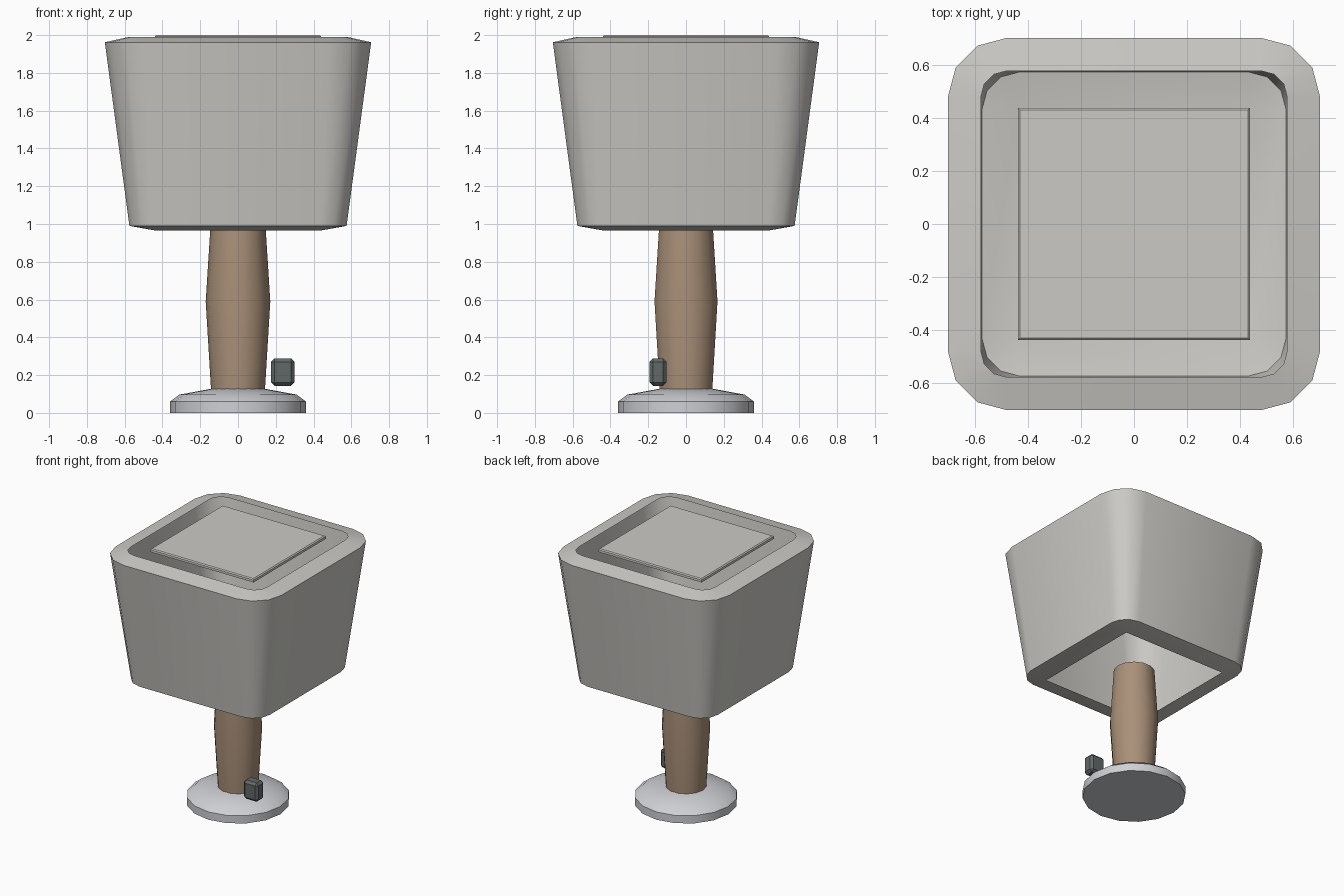
import bpy, bmesh, math

if "Cube" in bpy.data.objects:
    bpy.data.objects.remove(bpy.data.objects["Cube"])


def make_object(name, bm, color=None, angle=35):
    bmesh.ops.recalc_face_normals(bm, faces=bm.faces)
    mesh = bpy.data.meshes.new(name)
    bm.to_mesh(mesh)
    bm.free()
    obj = bpy.data.objects.new(name, mesh)
    bpy.context.collection.objects.link(obj)
    if color:
        mat = bpy.data.materials.new(name + "_material")
        mat.diffuse_color = (*color, 1)
        mat.use_nodes = True
        mat.node_tree.nodes["Principled BSDF"].inputs["Base Color"].default_value = mat.diffuse_color
        mesh.materials.append(mat)
    if angle:
        bpy.ops.object.select_all(action='DESELECT')
        obj.select_set(True)
        bpy.context.view_layer.objects.active = obj
        bpy.ops.object.shade_smooth_by_angle(angle=math.radians(angle))
    return obj


def loft(rings, cap=False):
    """Bridge rings of equal point count with quads."""
    bm = bmesh.new()
    loops = [[bm.verts.new(p) for p in ring] for ring in rings]
    n = len(loops[0])
    for a, b in zip(loops, loops[1:]):
        for i in range(n):
            j = (i + 1) % n
            bm.faces.new((a[i], a[j], b[j], b[i]))
    if cap:
        bm.faces.new(loops[0][::-1])
        bm.faces.new(loops[-1])
    bmesh.ops.remove_doubles(bm, verts=bm.verts, dist=1e-5)
    return bm


def circle(r, z, sides):
    return [(r * math.cos(2 * math.pi * i / sides),
             r * math.sin(2 * math.pi * i / sides), z) for i in range(sides)]


def rounded_square(core, radius, z, segs=3):
    """Square of half size core, grown outward by radius with round corners."""
    pts = []
    for q in range(4):
        mid = math.radians(45 + 90 * q)
        cx = math.copysign(core, math.cos(mid))
        cy = math.copysign(core, math.sin(mid))
        for s in range(segs + 1):
            a = math.radians(90 * q + 90 * s / segs)
            pts.append((cx + radius * math.cos(a), cy + radius * math.sin(a), z))
    return pts


# Round foot
base_profile = [(0.36, 0), (0.36, 0.06), (0.31, 0.097), (0.14, 0.128)]
make_object("base", loft([circle(r, z, 16) for r, z in base_profile], True),
            (0.62, 0.63, 0.66))

# Bulging wooden stem
stem_profile = [(0.142, 0.11), (0.171, 0.59), (0.145, 1.0)]
make_object("stem", loft([circle(r, z, 14) for r, z in stem_profile], True),
            (0.40, 0.28, 0.19))

# Hollow single-walled shade, open at the top and bottom
shade_profile = [(0.435, 0, 0.965), (0.435, 0.14, 0.99),
                 (0.48, 0.225, 1.962), (0.48, 0.10, 1.99)]
shade = make_object("shade", loft([rounded_square(*p) for p in shade_profile]),
                    (0.60, 0.59, 0.56))

# Thin square panel floating in the top opening
make_object("top_panel", loft([rounded_square(0.44, 0, 1.975),
                               rounded_square(0.44, 0, 1.993),
                               rounded_square(0.432, 0, 2.0)], True),
            (0.60, 0.59, 0.56), None)

# Small bevelled switch beside the stem
bm = bmesh.new()
bmesh.ops.create_cube(bm, size=1)
bmesh.ops.scale(bm, vec=(0.124, 0.09, 0.145), verts=bm.verts)
bmesh.ops.translate(bm, vec=(0.237, -0.148, 0.216), verts=bm.verts)
bmesh.ops.bevel(bm, geom=bm.edges[:], offset=0.018, segments=1, affect='EDGES')
make_object("switch", bm, (0.12, 0.14, 0.14), None)
